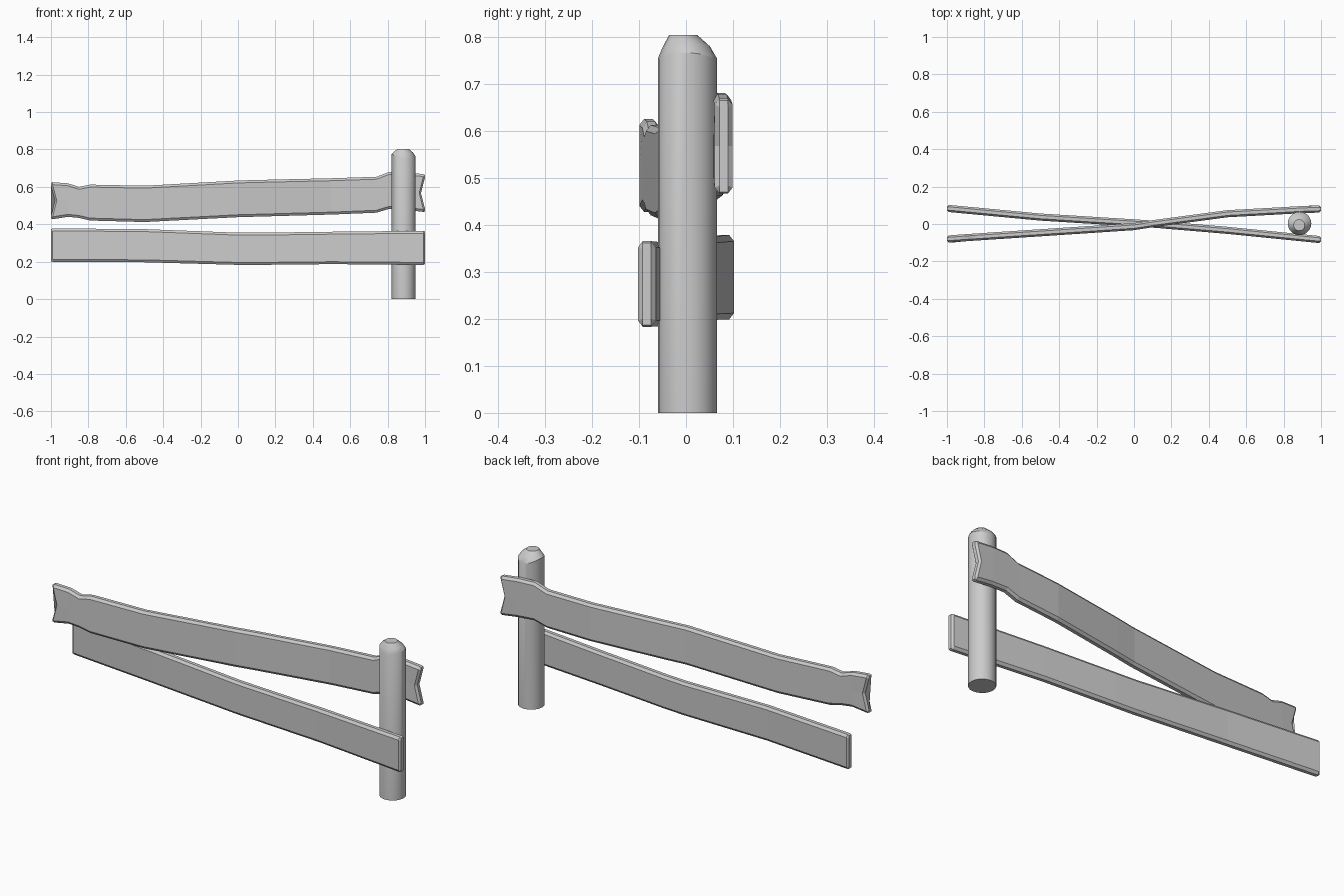
import bpy, bmesh, math

if "Cube" in bpy.data.objects:
    bpy.data.objects.remove(bpy.data.objects["Cube"])


def finish(bm, name):
    bmesh.ops.recalc_face_normals(bm, faces=bm.faces)
    mesh = bpy.data.meshes.new(name)
    bm.to_mesh(mesh)
    bm.free()
    ob = bpy.data.objects.new(name, mesh)
    bpy.context.collection.objects.link(ob)
    return ob


def loft(rings, name):
    """Skin a list of closed rings and cap both ends."""
    bm = bmesh.new()
    loops = [[bm.verts.new(p) for p in ring] for ring in rings]
    n = len(loops[0])
    for a, b in zip(loops, loops[1:]):
        for i in range(n):
            j = (i + 1) % n
            bm.faces.new((a[i], a[j], b[j], b[i]))
    bm.faces.new(loops[0])
    bm.faces.new(loops[-1])
    return finish(bm, name)


def plank(name, stations, half=0.019, c=0.013):
    """Stations: (x, y centre, z bottom, z top, notch shift in x at mid height)."""
    def ring(x, y, lo, hi, notch, h, edge):
        mid = (lo + hi) / 2
        return [(x, y - edge, lo), (x, y - h, lo + c), (x + notch, y - h, mid),
                (x, y - h, hi - c), (x, y - edge, hi), (x, y + edge, hi),
                (x, y + h, hi - c), (x + notch, y + h, mid),
                (x, y + h, lo + c), (x, y + edge, lo)]
    inner = half - c + 0.003
    rings = []
    for k, (x, y, lo, hi, notch) in enumerate(stations):
        full = ring(x, y, lo, hi, notch, half, inner)
        if k == 0:
            rings += [ring(x, y, lo + .004, hi - .004, notch, inner, inner),
                      ring(x + .009, y, lo, hi, notch, half, inner)]
        elif k == len(stations) - 1:
            rings += [ring(x - .009, y, lo, hi, notch, half, inner),
                      ring(x, y, lo + .004, hi - .004, notch, inner, inner)]
        else:
            rings.append(full)
    return loft(rings, name)


# Upper rail with split, notched ends
plank("upper_rail", [
    (-1.0, -.080, .427, .625, .022),
    (-.91, -.074, .440, .619, 0),
    (-.85, -.070, .434, .600, 0),
    (-.79, -.066, .420, .612, 0),
    (-.50, -.047, .412, .606, 0),
    (0.0, -.014, .438, .634, 0),
    (.11, .003, .441, .637, 0),
    (.50, .055, .452, .646, 0),
    (.74, .068, .462, .654, 0),
    (.81, .072, .483, .680, 0),
    (.90, .077, .478, .678, 0),
    (1.0, .080, .466, .668, -.022)])

# Lower rail, plain ends
plank("lower_rail", [
    (-1.0, .083, .199, .378, 0),
    (-.50, .037, .197, .374, 0),
    (0.0, .006, .183, .355, 0),
    (.12, -.002, .183, .355, 0),
    (.50, -.034, .187, .360, 0),
    (1.0, -.083, .183, .365, 0)])

# Post with a roughly hewn rounded top
N = 20
PX, PY = .885, .003


def circle(r, z, ox=0, oy=0, wob=0):
    out = []
    for i in range(N):
        a = 2 * math.pi * i / N
        out.append((PX + ox + r * math.cos(a), PY + oy + r * math.sin(a),
                    z + wob * math.cos(2 * a) - wob * .6 * math.cos(a)))
    return out


post = loft([circle(.063, 0), circle(.063, .762, wob=.009),
             circle(.050, .783, oy=-.002, wob=.004),
             circle(.030, .803, -.002, -.009)], "post")
bpy.context.view_layer.objects.active = post
post.select_set(True)
bpy.ops.object.shade_smooth_by_angle(angle=math.radians(30))
